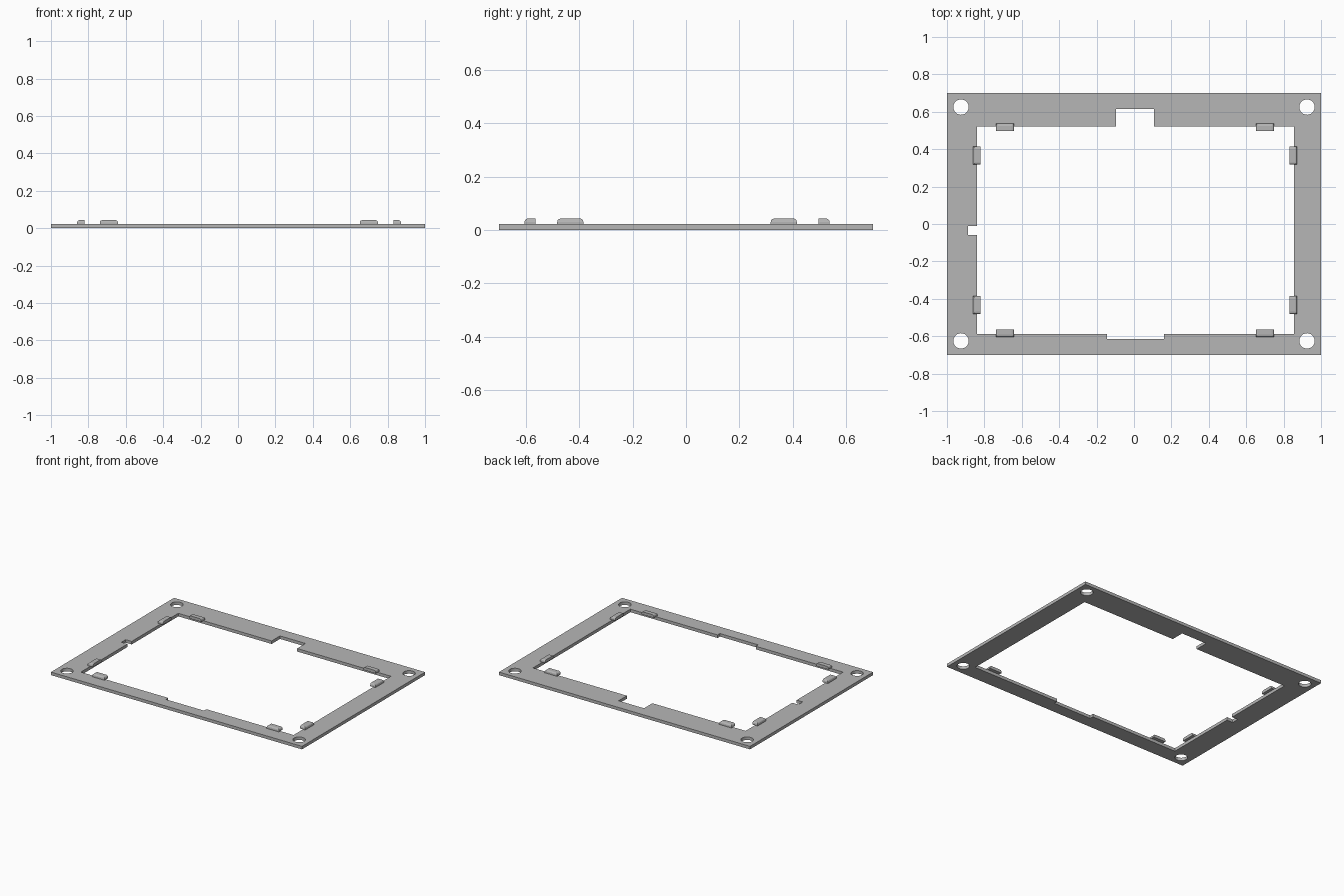
import bpy, bmesh, math

if "Cube" in bpy.data.objects:
    bpy.data.objects.remove(bpy.data.objects["Cube"])

T = 0.022        # plate thickness
TOP = 0.043      # top of the clips

grey = bpy.data.materials.new("plain grey")
grey.diffuse_color = (0.47, 0.47, 0.47, 1)
grey.use_nodes = True
grey.node_tree.nodes["Principled BSDF"].inputs["Base Color"].default_value = grey.diffuse_color


def circle(cx, cy, r, n=40):
    return [(cx + r * math.cos(2 * math.pi * i / n),
             cy + r * math.sin(2 * math.pi * i / n)) for i in range(n)]


# Frame plate: outer edge, notched opening and four screw holes
outer = [(-1, -0.7), (1, -0.7), (1, 0.7), (-1, 0.7)]
opening = [
    (-0.84, -0.588), (-0.144, -0.588), (-0.144, -0.615), (0.16, -0.615),
    (0.16, -0.588), (0.855, -0.588), (0.855, 0.52), (0.107, 0.52),
    (0.107, 0.615), (-0.096, 0.615), (-0.096, 0.52), (-0.84, 0.52),
    (-0.84, -0.01), (-0.888, -0.01), (-0.888, -0.06), (-0.84, -0.06)]
holes = [circle(sx * 0.925, sy * 0.625, 0.041) for sx in (-1, 1) for sy in (-1, 1)]

curve = bpy.data.curves.new("frame_plate", 'CURVE')
curve.dimensions = '2D'
curve.fill_mode = 'BOTH'
curve.extrude = T / 2
for loop in [outer, opening] + holes:
    spline = curve.splines.new('POLY')
    spline.points.add(len(loop) - 1)
    for p, (x, y) in zip(spline.points, loop):
        p.co = (x, y, 0, 1)
    spline.use_cyclic_u = True
curve.materials.append(grey)
plate = bpy.data.objects.new("frame_plate", curve)
bpy.context.collection.objects.link(plate)
plate.location.z = T / 2
bpy.context.view_layer.objects.active = plate
plate.select_set(True)
bpy.ops.object.convert(target='MESH')
plate = bpy.context.view_layer.objects.active
bm = bmesh.new()
bm.from_mesh(plate.data)
bmesh.ops.remove_doubles(bm, verts=bm.verts, dist=1e-5)
bmesh.ops.recalc_face_normals(bm, faces=bm.faces)
bm.to_mesh(plate.data)
bm.free()
bpy.ops.object.shade_smooth_by_angle(angle=math.radians(30))


def clip(name, x, y, turn):
    """Small clip; local +y points outward, inner face stays square."""
    bm = bmesh.new()
    bmesh.ops.create_cube(bm, size=1)
    for v in bm.verts:
        v.co = (v.co.x * 0.098, v.co.y * 0.041, T if v.co.z < 0 else TOP)
    # round the outer and end edges of the top
    edges = [e for e in bm.edges
             if all(v.co.z > TOP - 1e-4 for v in e.verts)
             and not all(v.co.y < 0 for v in e.verts)]
    bmesh.ops.bevel(bm, geom=edges, offset=0.013, segments=3,
                    profile=0.5, affect='EDGES')
    me = bpy.data.meshes.new(name)
    bm.to_mesh(me)
    bm.free()
    me.materials.append(grey)
    ob = bpy.data.objects.new(name, me)
    bpy.context.collection.objects.link(ob)
    ob.location = (x, y, 0)
    ob.rotation_euler.z = math.radians(turn)


# Clips along the opening, two per side
for side, x in (("left", -0.69), ("right", 0.70)):
    clip("back_clip_" + side, x, 0.517, 0)
    clip("front_clip_" + side, x, -0.584, 180)
for end, y in (("front", -0.433), ("back", 0.366)):
    clip("left_clip_" + end, -0.84, y, 90)
    clip("right_clip_" + end, 0.852, y, -90)
